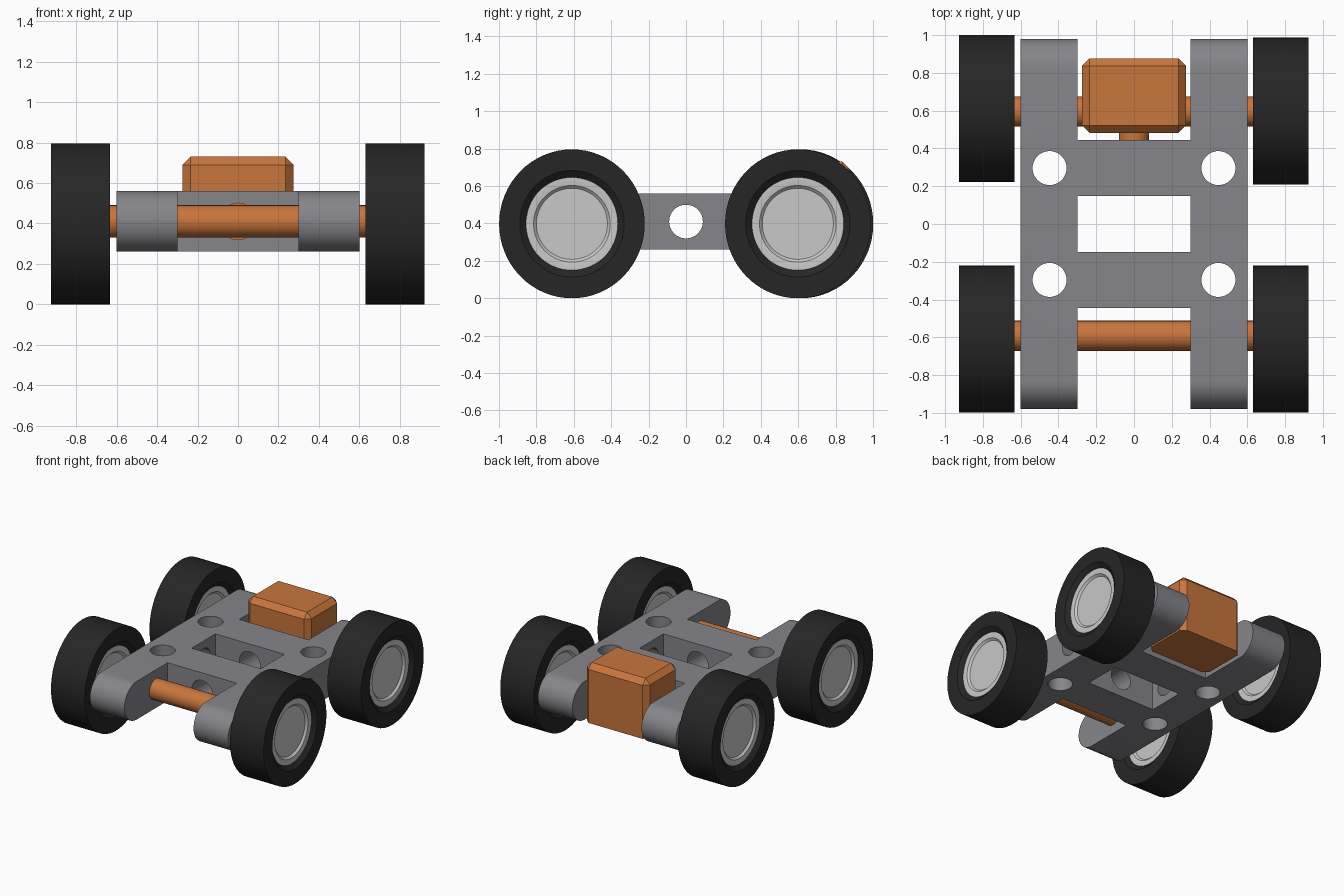
import bpy, bmesh, math
from mathutils import Matrix, Vector

cube = bpy.data.objects.get("Cube")
if cube:
    bpy.data.objects.remove(cube, do_unlink=True)


def material(name, r, g, b):
    m = bpy.data.materials.new(name)
    m.use_nodes = True
    m.diffuse_color = (r, g, b, 1)
    m.node_tree.nodes["Principled BSDF"].inputs["Base Color"].default_value = (r, g, b, 1)
    return m


GREY = material("chassis grey", 0.235, 0.235, 0.258)
ORANGE = material("copper orange", 0.58, 0.18, 0.045)
BLACK = material("tyre black", 0.019, 0.019, 0.019)
SILVER = material("rim silver", 0.58, 0.58, 0.58)


def make(name, bm, mat=None, smooth=True):
    bmesh.ops.recalc_face_normals(bm, faces=bm.faces)
    me = bpy.data.meshes.new(name)
    bm.to_mesh(me)
    bm.free()
    ob = bpy.data.objects.new(name, me)
    bpy.context.collection.objects.link(ob)
    if mat:
        me.materials.append(mat)
    if smooth:
        shade(ob)
    return ob


def activate(ob):
    bpy.ops.object.select_all(action='DESELECT')
    ob.select_set(True)
    bpy.context.view_layer.objects.active = ob


def shade(ob):
    activate(ob)
    bpy.ops.object.shade_smooth_by_angle(angle=math.radians(30))


def box_bm(lo, hi):
    bm = bmesh.new()
    bmesh.ops.create_cube(bm, size=1)
    for v in bm.verts:
        v.co = Vector([(a + b) / 2 + c * (b - a) for a, b, c in zip(lo, hi, v.co)])
    return bm


def rod_bm(centre, axis, length, radius):
    bm = bmesh.new()
    turn = Vector((0, 0, 1)).rotation_difference(Vector(axis)).to_matrix().to_4x4()
    bmesh.ops.create_cone(bm, cap_ends=True, segments=48, radius1=radius, radius2=radius,
                          depth=length, matrix=Matrix.Translation(centre) @ turn)
    return bm


def lathe(name, profile, centre, mat, closed, squash=1.0, n=64):
    """Spin (x, radius) points around the wheel axle."""
    bm = bmesh.new()
    rings = []
    for x, r in profile:
        rings.append([bm.verts.new((centre[0] + x,
                                    centre[1] + squash * r * math.cos(math.tau * i / n),
                                    centre[2] + r * math.sin(math.tau * i / n)))
                      for i in range(n)])
    pairs = list(zip(rings, rings[1:]))
    if closed:
        pairs.append((rings[-1], rings[0]))
    for a, b in pairs:
        for i in range(n):
            j = (i + 1) % n
            bm.faces.new((a[i], a[j], b[j], b[i]))
    if not closed:
        bm.faces.new(rings[0])
        bm.faces.new(rings[-1])
    return make(name, bm, mat)


# Chassis: rounded slab, cut into two rails and two crossbars
MID, HALF = 0.41, 0.15
bm = bmesh.new()
outline = []
for side in (1, -1):
    for i in range(21):
        a = -math.pi / 2 + math.pi * i / 20
        outline.append((side * (0.83 + HALF * math.cos(a)), MID + side * HALF * math.sin(a)))
face = bm.faces.new([bm.verts.new((-0.6, y, z)) for y, z in outline])
ext = bmesh.ops.extrude_face_region(bm, geom=[face])
bmesh.ops.translate(bm, vec=(1.2, 0, 0),
                    verts=[g for g in ext["geom"] if isinstance(g, bmesh.types.BMVert)])
chassis = make("chassis", bm, GREY, smooth=False)

# Openings, bolt holes and cross holes
cuts = [box_bm((-0.3, y0, 0), (0.3, y1, 1))
        for y0, y1 in ((-1.2, -0.445), (-0.147, 0.147), (0.445, 1.2))]
cuts += [rod_bm((sx * 0.447, sy * 0.296, MID), (0, 0, 1), 1, 0.09)
         for sx in (1, -1) for sy in (1, -1)]
cuts.append(rod_bm((0, 0, MID), (1, 0, 0), 1.6, 0.09))
cuts.append(rod_bm((0, 0, MID), (0, 1, 0), 1.1, 0.09))
for cut in cuts:
    cutter = make("cutter", cut, smooth=False)
    cutter.hide_render = True
    activate(chassis)
    mod = chassis.modifiers.new("cut", 'BOOLEAN')
    mod.operation = 'DIFFERENCE'
    mod.solver = 'EXACT'
    mod.object = cutter
    bpy.ops.object.modifier_apply(modifier=mod.name)
    bpy.data.objects.remove(cutter, do_unlink=True)
shade(chassis)

# Axles
for name, y in (("front_axle", -0.592), ("rear_axle", 0.595)):
    make(name, rod_bm((0, y, MID), (1, 0, 0), 1.5, 0.08), ORANGE)

# Motor block with chamfered edges and a flat underside, plus its mounting peg
bm = box_bm((-0.275, 0.482, 0.27), (0.275, 0.877, 0.73))
edges = [e for e in bm.edges if max(v.co.z for v in e.verts) > 0.5]
bmesh.ops.bevel(bm, geom=edges, offset=0.04, segments=1, affect='EDGES')
make("motor_block", bm, ORANGE, smooth=False)
make("motor_peg", rod_bm((0, 0.43, MID), (0, 1, 0), 0.14, 0.08), ORANGE)

# Wheels: tyre ring and dished rim, both symmetric about the wheel's mid plane
tyre_half = [(0.115, 0.247), (0.145, 0.285), (0.1465, 0.34), (0.1465, 0.398)]
rim_half = [(0.10, 0.185), (0.10, 0.19), (0.115, 0.205), (0.118, 0.225), (0.118, 0.248)]
tyre = tyre_half + [(-x, r) for x, r in reversed(tyre_half)]
rim = rim_half + [(-x, r) for x, r in reversed(rim_half)]
for name, x, y in (("front_left", 0.776, -0.61), ("front_right", -0.779, -0.61),
                   ("rear_left", 0.776, 0.598), ("rear_right", -0.779, 0.612)):
    centre = (x, y, 0.398)
    lathe(name + "_tyre", tyre, centre, BLACK, True, squash=0.978)
    lathe(name + "_rim", rim, centre, SILVER, False)
